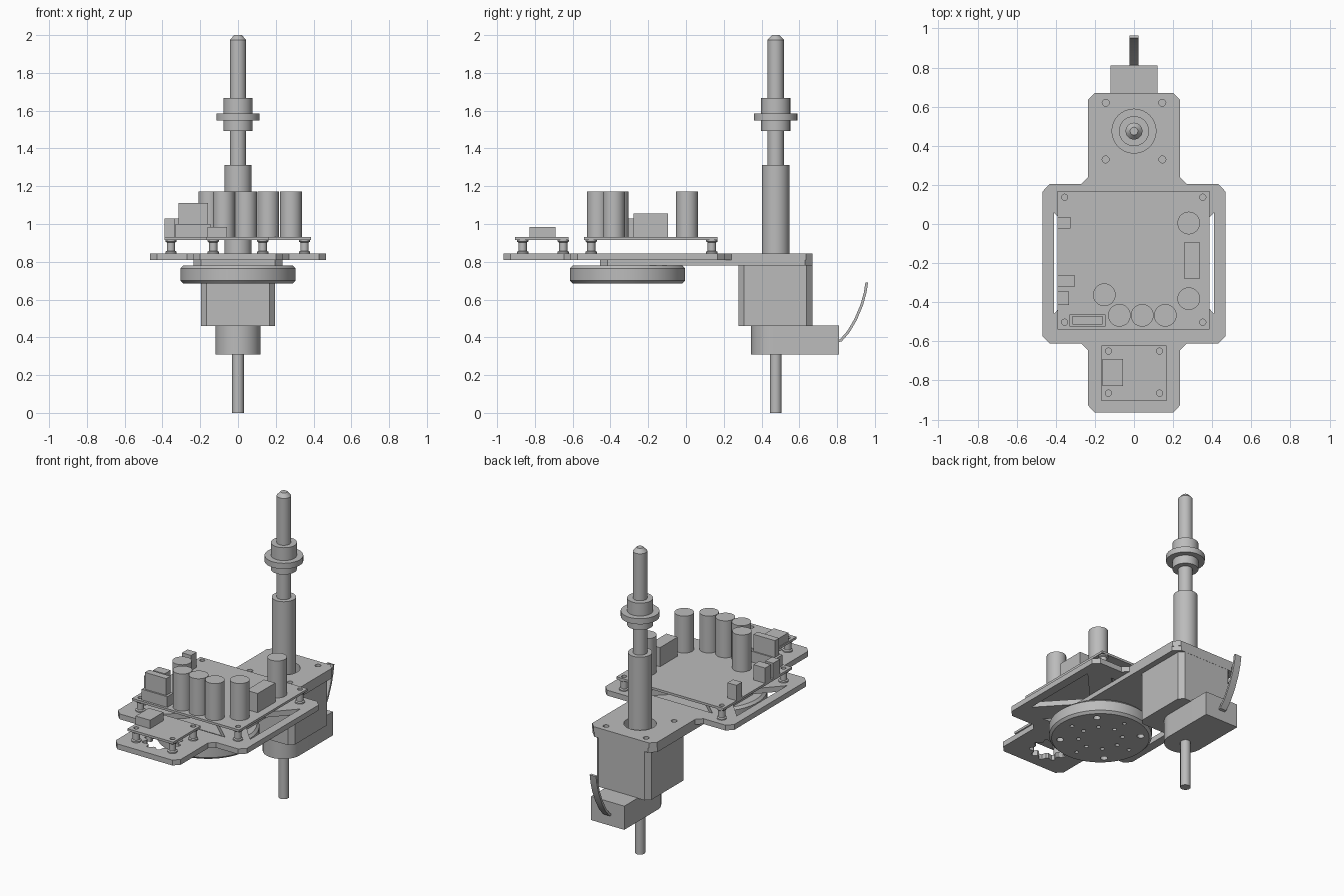
import bpy, bmesh, math
from mathutils import Vector

cube = bpy.data.objects.get("Cube")
if cube:
    bpy.data.objects.remove(cube, do_unlink=True)

grey = bpy.data.materials.new("plain_grey")
grey.use_nodes = True
grey.diffuse_color = (0.5, 0.5, 0.5, 1)
grey.node_tree.nodes["Principled BSDF"].inputs["Base Color"].default_value = (0.5, 0.5, 0.5, 1)

SHAFT_Y = 0.475
DISC_Y = -0.31


def finish(name, bm, smooth=False):
    bmesh.ops.recalc_face_normals(bm, faces=bm.faces)
    mesh = bpy.data.meshes.new(name)
    bm.to_mesh(mesh)
    bm.free()
    mesh.materials.append(grey)
    obj = bpy.data.objects.new(name, mesh)
    bpy.context.collection.objects.link(obj)
    if smooth:
        bpy.ops.object.select_all(action='DESELECT')
        obj.select_set(True)
        bpy.context.view_layer.objects.active = obj
        bpy.ops.object.shade_smooth_by_angle(angle=math.radians(35))
    return obj


def add_prism(bm, outline, z0, z1):
    low = [bm.verts.new((x, y, z0)) for x, y in outline]
    high = [bm.verts.new((x, y, z1)) for x, y in outline]
    bm.faces.new(low[::-1])
    bm.faces.new(high)
    n = len(low)
    for i in range(n):
        j = (i + 1) % n
        bm.faces.new((low[i], low[j], high[j], high[i]))


def prism(name, outline, z0, z1, smooth=False):
    bm = bmesh.new()
    add_prism(bm, outline, z0, z1)
    return finish(name, bm, smooth)


def box(name, x0, x1, y0, y1, z0, z1):
    return prism(name, [(x0, y0), (x1, y0), (x1, y1), (x0, y1)], z0, z1)


def circle(x, y, r, n=20):
    return [(x + r * math.cos(math.tau * i / n), y + r * math.sin(math.tau * i / n)) for i in range(n)]


def chamfered(x, y0, y1, c):
    half = [(x - c, y1), (x, y1 - c), (x, y0 + c), (x - c, y0)]
    return mirrored(half)


def mirrored(half):
    return half + [(-x, y) for x, y in reversed(half)]


def lathe(name, profile, x, y, n=32):
    """Revolve (radius, z) pairs around a vertical axis."""
    bm = bmesh.new()
    rings = [[bm.verts.new((px, py, z)) for px, py in circle(x, y, r, n)] for r, z in profile]
    bm.faces.new(rings[0][::-1])
    bm.faces.new(rings[-1])
    for a, b in zip(rings, rings[1:]):
        for i in range(n):
            j = (i + 1) % n
            bm.faces.new((a[i], a[j], b[j], b[i]))
    return finish(name, bm, True)


def cut(obj, outlines, z0, z1):
    """Cut upright holes through a part."""
    bm = bmesh.new()
    for outline in outlines:
        add_prism(bm, outline, z0, z1)
    cutter = finish("cutter", bm)
    cutter.hide_render = True
    mod = obj.modifiers.new("holes", 'BOOLEAN')
    mod.operation = 'DIFFERENCE'
    mod.solver = 'EXACT'
    mod.object = cutter
    bpy.ops.object.select_all(action='DESELECT')
    obj.select_set(True)
    bpy.context.view_layer.objects.active = obj
    bpy.ops.object.modifier_apply(modifier=mod.name)
    bpy.data.objects.remove(cutter, do_unlink=True)


# Base plate with braced cut-outs, a scalloped opening and motor holes
plate_half = [(0.2, 0.67), (0.235, 0.635), (0.235, 0.24), (0.27, 0.205), (0.43, 0.205),
              (0.467, 0.167), (0.467, -0.575), (0.43, -0.612), (0.27, -0.612),
              (0.235, -0.645), (0.235, -0.928), (0.2, -0.965)]
plate = prism("base_plate", mirrored(plate_half), 0.81, 0.845)
motor_holes = [circle(sx * 0.145, y, 0.018, 12) for sx in (-1, 1) for y in (0.33, 0.62)]
motor_holes.append(circle(0, SHAFT_Y, 0.097, 32))
side_gap = [(0.41, 0.06), (0.17, -0.2), (0.41, -0.46)]
gaps = [side_gap, [(-x, y) for x, y in reversed(side_gap)],
        [(-0.27, 0.11), (0, -0.14), (0.27, 0.11)],
        [(0.27, -0.52), (0, -0.27), (-0.27, -0.52)]]
scallop = [((0.12 if i % 4 < 2 else 0.095) * math.cos(math.tau * i / 40),
            -0.78 + (0.12 if i % 4 < 2 else 0.095) * math.sin(math.tau * i / 40)) for i in range(40)]
cut(plate, motor_holes + gaps + [scallop], 0.7, 0.95)

# Arm under the plate
arm = prism("lower_arm", chamfered(0.235, -0.455, 0.67, 0.04), 0.78, 0.81)
cut(arm, motor_holes, 0.7, 0.95)

# Round foot disc with bolt holes
disc = lathe("foot_disc", [(0.29, 0.685), (0.305, 0.7), (0.305, 0.765), (0.29, 0.78)], 0, DISC_Y, 64)
bolts = []
for count, radius, size, turn in ((4, 0.24, 0.022, 0.5), (8, 0.13, 0.013, 0), (4, 0.22, 0.012, 0)):
    for i in range(count):
        a = math.tau * (i + turn) / count
        bolts.append(circle(radius * math.cos(a), DISC_Y + radius * math.sin(a), size, 12))
cut(disc, bolts, 0.6, 0.735)

# Motor, rear housing and lower shaft
prism("motor_body", chamfered(0.197, 0.277, 0.669, 0.03), 0.46, 0.78)
rounded = [(0.12 * math.cos(math.pi * (1 + i / 24)), 0.465 + 0.12 * math.sin(math.pi * (1 + i / 24)))
           for i in range(25)]
prism("rear_housing", rounded + [(0.12, 0.81), (-0.12, 0.81)], 0.308, 0.463, True)
lathe("lower_shaft", [(0.031, 0), (0.031, 0.31)], 0, SHAFT_Y, 24)

# Column, lead screw and flanged nut
lathe("column", [(0.072, 0.77), (0.072, 1.312)], 0, SHAFT_Y)
lathe("lead_screw", [(0.043, 1.3), (0.043, 1.975), (0.02, 2.0)], 0, SHAFT_Y)
lathe("flanged_nut", [(0.077, 1.492), (0.077, 1.547), (0.115, 1.547), (0.115, 1.584),
                      (0.077, 1.584), (0.077, 1.668)], 0, SHAFT_Y)

# Ribbon cable
path = [Vector(p) for p in ((0.8, 0.38), (0.82, 0.384), (0.86, 0.43), (0.898, 0.495),
                            (0.93, 0.57), (0.948, 0.635), (0.957, 0.69))]
bm = bmesh.new()
rings = []
for i, p in enumerate(path):
    t = (path[min(i + 1, len(path) - 1)] - path[max(i - 1, 0)]).normalized()
    side = Vector((t.y, -t.x)) * 0.007
    rings.append([bm.verts.new((x, q.x, q.y)) for x, q in
                  ((-0.023, p - side), (0.023, p - side), (0.023, p + side), (-0.023, p + side))])
bm.faces.new(rings[0])
bm.faces.new(rings[-1])
for a, b in zip(rings, rings[1:]):
    for i in range(4):
        bm.faces.new((a[i], a[i - 1], b[i - 1], b[i]))
finish("ribbon_cable", bm, True)

# Circuit boards on spool-shaped standoffs
boards = (("main_board", -0.39, 0.387, -0.54, 0.168, (-0.355, 0.352), (-0.502, 0.137)),
          ("small_board", -0.167, 0.165, -0.905, -0.622, (-0.131, 0.131), (-0.865, -0.65)))
for name, x0, x1, y0, y1, xs, ys in boards:
    board = box(name, x0, x1, y0, y1, 0.915, 0.93)
    spots = [(x, y) for x in xs for y in ys]
    cut(board, [circle(x, y, 0.016, 12) for x, y in spots], 0.9, 0.95)
    for x, y in spots:
        lathe(name + "_standoff", [(0.03, 0.845), (0.03, 0.853), (0.022, 0.858), (0.022, 0.902),
                                   (0.03, 0.907), (0.03, 0.915)], x, y, 16)

# Capacitors
for x, y in ((0.28, 0.005), (0.28, -0.382), (-0.152, -0.362),
             (-0.075, -0.467), (0.042, -0.467), (0.16, -0.467)):
    lathe("capacitor", [(0.058, 0.93), (0.058, 1.172)], x, y, 28)

# Board connectors
box("power_block", 0.255, 0.337, -0.278, -0.095, 0.93, 1.055)
box("rear_connector", -0.39, -0.325, -0.022, 0.035, 0.93, 1.03)
box("middle_connector", -0.39, -0.305, -0.322, -0.262, 0.93, 1.03)
box("front_connector", -0.39, -0.333, -0.415, -0.345, 0.93, 1.03)
box("terminal_base", -0.33, -0.145, -0.525, -0.462, 0.93, 1.0)
box("terminal_plug", -0.315, -0.16, -0.514, -0.47, 1.0, 1.11)
box("small_board_connector", -0.162, -0.057, -0.828, -0.69, 0.93, 0.985)
